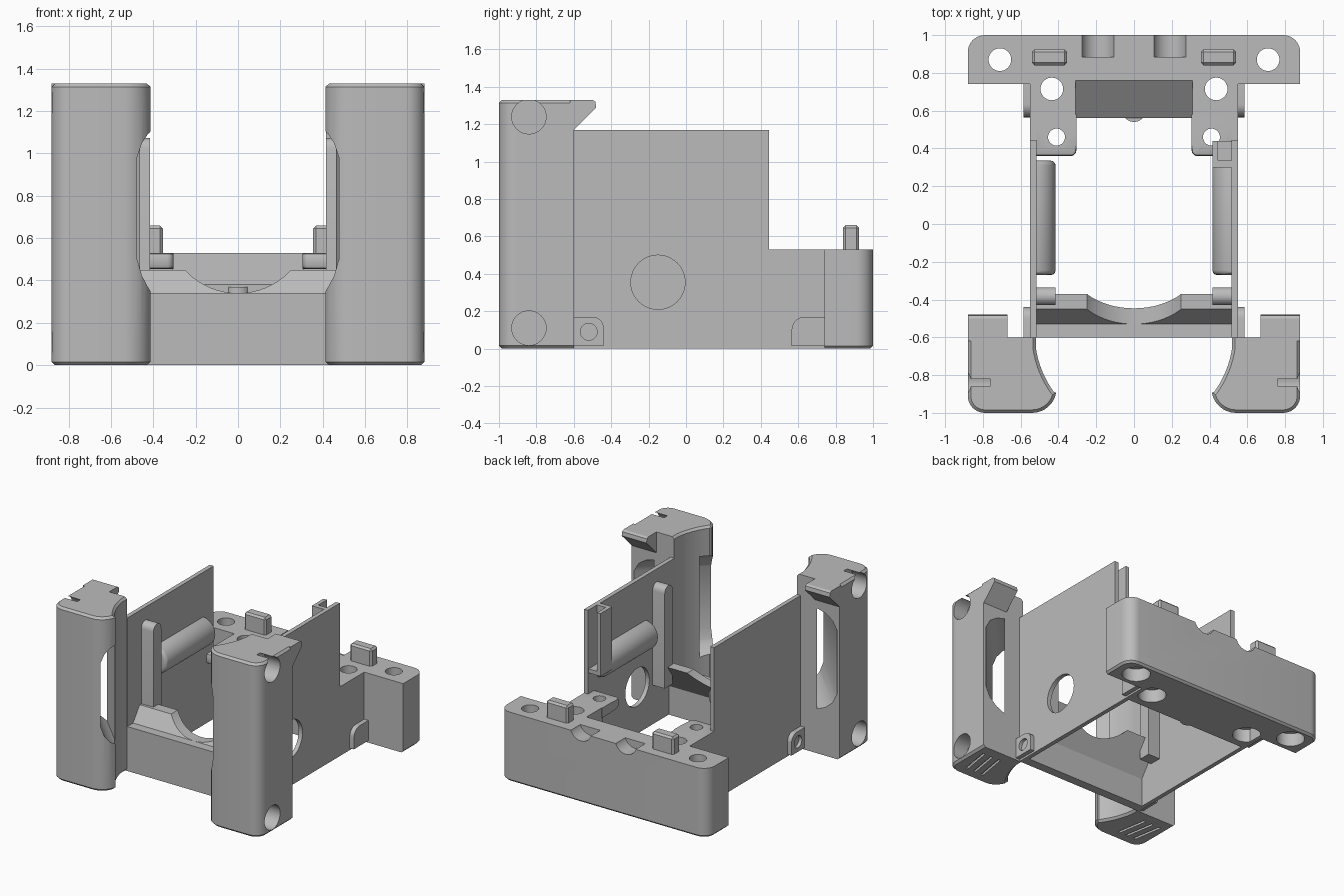
import bpy, bmesh
from math import sin, cos, radians, pi
from mathutils import Matrix

if "Cube" in bpy.data.objects:
    bpy.data.objects.remove(bpy.data.objects["Cube"], do_unlink=True)

grey = bpy.data.materials.new("plain_grey")
grey.use_nodes = True
grey.diffuse_color = (0.5, 0.5, 0.5, 1)
grey.node_tree.nodes["Principled BSDF"].inputs["Base Color"].default_value = (0.5, 0.5, 0.5, 1)
parts = []


def arc(cx, cy, r, a0, a1, n=8):
    angles = [radians(a0 + (a1 - a0) * i / n) for i in range(n + 1)]
    return [(cx + r * cos(a), cy + r * sin(a)) for a in angles]


def rect(u0, u1, v0, v1):
    return [(u0, v0), (u1, v0), (u1, v1), (u0, v1)]


def prism(name, pts, a, b, axis="z", bevel=0, where=None, segments=1, matrix=None):
    """Extrude a profile along an axis, bevelling the edges chosen by where."""
    place = {"x": lambda u, v, w: (w, u, v),
             "y": lambda u, v, w: (u, w, v),
             "z": lambda u, v, w: (u, v, w)}[axis]
    bm = bmesh.new()
    low = [bm.verts.new(place(u, v, a)) for u, v in pts]
    high = [bm.verts.new(place(u, v, b)) for u, v in pts]
    bm.faces.new(low)
    bm.faces.new(high)
    for i in range(len(pts)):
        j = (i + 1) % len(pts)
        bm.faces.new((low[i], low[j], high[j], high[i]))
    if matrix:
        bm.transform(matrix)
    bmesh.ops.recalc_face_normals(bm, faces=bm.faces)
    if bevel:
        edges = [e for e in bm.edges
                 if where is None or where(*[v.co for v in e.verts])]
        bmesh.ops.bevel(bm, geom=edges, offset=bevel, segments=segments,
                        affect="EDGES", profile=0.5)
    mesh = bpy.data.meshes.new(name)
    bm.to_mesh(mesh)
    bm.free()
    mesh.materials.append(grey)
    ob = bpy.data.objects.new(name, mesh)
    bpy.context.collection.objects.link(ob)
    parts.append(ob)
    return ob


def rod(u, v, r, a, b, axis="z", n=32):
    return prism("cutter", arc(u, v, r, 0, 360 * (n - 1) / n, n - 1), a, b, axis)


def cut(ob, *cutters):
    """Subtract the cutters, keep the result and delete the cutters."""
    for c in cutters:
        c.hide_render = True
        m = ob.modifiers.new("cut", "BOOLEAN")
        m.object, m.operation, m.solver = c, "DIFFERENCE", "EXACT"
    dg = bpy.context.evaluated_depsgraph_get()
    dg.update()
    mesh = bpy.data.meshes.new_from_object(ob.evaluated_get(dg))
    ob.modifiers.clear()
    ob.data = mesh
    for c in cutters:
        parts.remove(c)
        bpy.data.objects.remove(c, do_unlink=True)


def mirrored(ob):
    """Rename to the left side and add the right-side twin."""
    name = ob.name
    twin = ob.copy()
    twin.data = ob.data.copy()
    twin.data.transform(Matrix.Scale(-1, 4, (1, 0, 0)))
    twin.data.flip_normals()
    bpy.context.collection.objects.link(twin)
    ob.name, twin.name = "left_" + name, "right_" + name
    parts.append(twin)


def flat(p, q):
    return abs(p.z - q.z) < 0.001


# Front posts with rounded corners, diagonal slot, side holes and grip marks
outline = (arc(0.54, -0.87, 0.13, 190, 270) + arc(0.79, -0.91, 0.09, 270, 360)
           + [(0.88, -0.6)] + arc(0, -0.58, 0.525, -8, -36, 8))
outline.insert(-9, (0.52, -0.6))
post = prism("front_post", outline, 0, 1.33, bevel=0.016,
             where=lambda p, q: flat(p, q) and (p.y + q.y) / 2 < -0.61)
shear = Matrix(((1, 0.5, 0, 0), (1, -0.5, 0, 0), (0, 0, 1, 0), (0, 0, 0, 1)))
slot = [(1.29, 0.34), (1.36, 0.37), (1.42, 0.42), (1.46, 0.5),
        (1.46, 0.98), (1.42, 1.05), (1.36, 1.09), (1.29, 1.11)]
cutters = [prism("cutter", slot, -0.5, 0.5, "x", matrix=shear)]
for z in (0.11, 1.24):
    cutters.append(rod(-0.84, z, 0.092, 0.76, 1, "x"))
for x in (0.64, 0.71, 0.78):
    mark = [(x - 0.02, -0.92), (x, -0.92), (x + 0.04, -0.68), (x + 0.02, -0.68)]
    cutters.append(prism("cutter", mark, -0.1, 0.02))
cut(post, *cutters)
mirrored(post)

# Hooks on top of the posts
hook = [(-0.62, 1.33), (-0.5, 1.33), (-0.485, 1.32), (-0.48, 1.29),
        (-0.6, 1.17), (-0.62, 1.17)]
mirrored(prism("post_hook", hook, 0.67, 0.88, "x"))

# Side plates, stepped down at the back; only the left one has a round hole
side = [(-0.6, 0), (0.8, 0), (0.8, 0.53), (0.445, 0.53), (0.445, 1.17), (-0.6, 1.17)]
plate = prism("side_plate", side, 0.517, 0.55, "x")
mirrored(plate)
cut(plate, rod(-0.15, 0.355, 0.145, 0.4, 0.7, "x", 48))

# Small outer lugs at the foot of the plates
lug = [(-0.62, 0.015), (-0.44, 0.015)] + arc(-0.5, 0.11, 0.06, 0, 90) + [(-0.62, 0.17)]
front_lug = prism("front_lug", lug, 0.54, 0.585, "x")
cut(front_lug, rod(-0.52, 0.09, 0.045, 0.56, 0.7, "x"))
mirrored(front_lug)
lug = [(0.76, 0.015), (0.76, 0.17)] + arc(0.635, 0.1, 0.07, 90, 180) + [(0.565, 0.015)]
mirrored(prism("back_lug", lug, 0.54, 0.585, "x"))

# Guide bars and half-round rails inside the plates
bar = [(-0.43, 0.3), (-0.335, 0.3)] + arc(-0.3825, 1.025, 0.0475, 0, 180)
mirrored(prism("guide_bar", bar, 0.415, 0.53, "x"))
rail = arc(0.525, 0.72, 0.11, 90, 270, 16)
mirrored(prism("inner_rail", rail, -0.27, 0.335, "y", bevel=0.025, segments=3,
               where=lambda p, q: abs(p.y - q.y) < 0.001 and min(p.x, q.x) < 0.524))

# Channel bracket on the left plate
prism("bracket_wall", rect(0.415, 0.445, 0.3, 0.44), 0.69, 1.17)
prism("bracket_web", rect(0.44, 0.52, 0.3, 0.335), 0.69, 1.17)
prism("bracket_floor", rect(0.44, 0.52, 0.33, 0.44), 0.69, 0.72)

# Front wall and the slanted cradle behind it
prism("front_wall", rect(-0.55, 0.55, -0.6, -0.53), 0, 0.34)
slab = [(-0.55, 0.22), (-0.53, 0.22), (-0.37, 0.45), (-0.45, 0.45), (-0.53, 0.34), (-0.55, 0.34)]
cradle = prism("front_cradle", slab, -0.52, 0.52, "x")
cut(cradle, rod(0, 0.68, 0.34, -0.8, 0, "y", 64))

# Back block: wide rounded bar with inner shoulders and a sloped middle
wide = ([(-0.88, 0.74), (-0.55, 0.74), (-0.55, 0.56), (0.55, 0.56), (0.55, 0.74), (0.88, 0.74)]
        + arc(0.79, 0.91, 0.09, 0, 90) + arc(-0.79, 0.91, 0.09, 90, 180))
block = prism("back_block", wide, 0, 0.53, bevel=0.015,
              where=lambda p, q: flat(p, q) and p.z < 0.1 and (p.y + q.y) / 2 > 0.75)
ramp = [(0.5, 0.335), (0.76, 0.53), (0.76, 0.7), (0.5, 0.7)]
cutters = [prism("cutter", ramp, -0.31, 0.31, "x")]
for s in (-1, 1):
    for x, y in ((0.71, 0.87), (0.435, 0.715)):
        cutters += [rod(s * x, y, 0.06, -0.1, 0.7), rod(s * x, y, 0.1, -0.1, 0.1)]
    cutters.append(rod(s * 0.19, 0.56, 0.09, 0.885, 1.1, "y"))
cut(block, *cutters)
prism("middle_boss", arc(0, 0.6, 0.06, 180, 360, 12), 0.0, 0.37)

# Arms reaching forward from the block
arm = [(0.545, 0.36), (0.545, 0.58), (0.305, 0.58)] + arc(0.335, 0.39, 0.03, 180, 270, 5)
arm_ob = prism("back_arm", arm, 0.455, 0.53, bevel=0.015, segments=2,
               where=lambda p, q: flat(p, q) and max(p.y, q.y) < 0.57)
cut(arm_ob, rod(0.41, 0.46, 0.045, 0.3, 0.7))
mirrored(arm_ob)

# Locating pegs on the block
mirrored(prism("locating_peg", rect(0.355, 0.54, 0.84, 0.925), 0.5, 0.66, bevel=0.014,
               where=lambda p, q: max(p.z, q.z) > 0.6))

# Smooth the curved faces and keep sharp edges
bpy.ops.object.select_all(action="DESELECT")
for ob in parts:
    ob.select_set(True)
bpy.context.view_layer.objects.active = parts[0]
bpy.ops.object.shade_smooth_by_angle(angle=radians(30))
